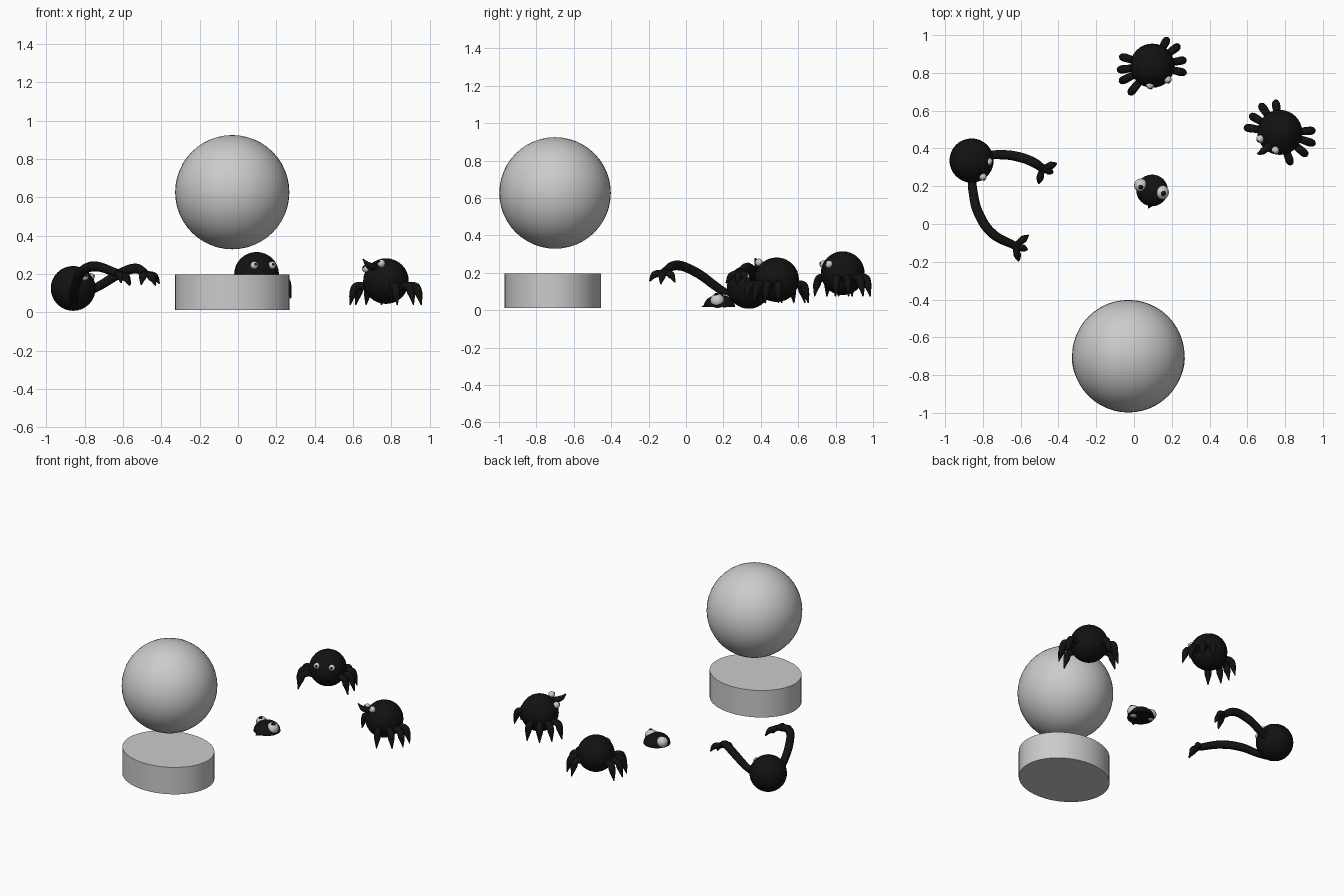
import bpy, bmesh
from math import cos, sin, pi
from mathutils import Vector

if "Cube" in bpy.data.objects:
    bpy.data.objects.remove(bpy.data.objects["Cube"])


def material(name, r, g, b):
    m = bpy.data.materials.new(name)
    m.diffuse_color = (r, g, b, 1)
    m.use_nodes = True
    m.node_tree.nodes["Principled BSDF"].inputs["Base Color"].default_value = m.diffuse_color
    return m


BLACK = material("black", 0.006, 0.006, 0.006)
WHITE = material("white", 0.75, 0.75, 0.75)


def add_mesh(name, bm, mat=None, angle=40):
    me = bpy.data.meshes.new(name)
    bm.to_mesh(me)
    bm.free()
    ob = bpy.data.objects.new(name, me)
    bpy.context.collection.objects.link(ob)
    if mat:
        me.materials.append(mat)
    bpy.ops.object.select_all(action='DESELECT')
    ob.select_set(True)
    bpy.context.view_layer.objects.active = ob
    bpy.ops.object.shade_smooth_by_angle(angle=angle * pi / 180)
    return ob


def ball(name, center, radius, mat=None, seg=32, scale=(1, 1, 1)):
    bm = bmesh.new()
    bmesh.ops.create_uvsphere(bm, u_segments=seg, v_segments=seg // 2, radius=radius)
    bmesh.ops.scale(bm, vec=scale, verts=bm.verts)
    bmesh.ops.translate(bm, vec=center, verts=bm.verts)
    return add_mesh(name, bm, mat, 60)


def limb(name, points, radii):
    # smooth tapering tube through the points
    cu = bpy.data.curves.new(name, 'CURVE')
    cu.dimensions = '3D'
    cu.bevel_depth = 1
    cu.bevel_resolution = 3
    cu.use_fill_caps = True
    sp = cu.splines.new('BEZIER')
    sp.resolution_u = 6
    sp.bezier_points.add(len(points) - 1)
    for bp, p, r in zip(sp.bezier_points, points, radii):
        bp.co = p
        bp.radius = r
        bp.handle_left_type = bp.handle_right_type = 'AUTO'
    tmp = bpy.data.objects.new(name + "_path", cu)
    bpy.context.collection.objects.link(tmp)
    bpy.context.view_layer.update()
    me = bpy.data.meshes.new_from_object(tmp.evaluated_get(bpy.context.evaluated_depsgraph_get()))
    bpy.data.objects.remove(tmp)
    bm = bmesh.new()
    bm.from_mesh(me)
    bpy.data.meshes.remove(me)
    add_mesh(name, bm, BLACK, 60)


def eye(name, center, look, radius):
    c, d = Vector(center), Vector(look).normalized()
    ball(name, c, radius, WHITE, 16)
    ball(name + "_pupil", c + d * radius * 0.72, radius * 0.42, BLACK, 12)


# Large ball over an oval drum
ball("large_ball", (-0.03, -0.70, 0.627), 0.298, seg=48)
bm = bmesh.new()
bmesh.ops.create_cone(bm, cap_ends=True, segments=48, radius1=1, radius2=1, depth=0.185)
bmesh.ops.scale(bm, vec=(0.299, 0.258, 1), verts=bm.verts)
bmesh.ops.translate(bm, vec=(-0.03, -0.712, 0.104), verts=bm.verts)
add_mesh("oval_drum", bm)


def crawler(name, center, radius, tips, eyes):
    # round body, eight curled legs, two eyes
    c = Vector(center)
    ball(name + "_body", c, radius, BLACK)
    for i, (x, y) in enumerate(tips):
        d = Vector((x - c.x, y - c.y, 0))
        reach = d.length
        d.normalize()
        path = [c + d * r + Vector((0, 0, z)) for r, z in
                ((radius * 0.7, -0.035), (reach * 0.8, -0.028),
                 (reach - 0.022, -0.06), (reach - 0.005, -0.125))]
        limb(f"{name}_leg_{i + 1}", path, (0.018, 0.022, 0.021, 0.003))
    for i, e in enumerate(eyes):
        mid = sum((Vector(v) for v in eyes), Vector()) / 2
        eye(f"{name}_eye_{i + 1}", e, mid - c + Vector((0, 0, -0.02)), 0.021)


crawler("rear_crawler", (0.097, 0.838, 0.198), 0.117,
        [(-0.08, 0.89), (-0.092, 0.815), (-0.08, 0.75), (-0.028, 0.683),
         (0.182, 0.99), (0.245, 0.95), (0.28, 0.87), (0.28, 0.798)],
        [(0.085, 0.735, 0.245), (0.178, 0.765, 0.245)])
crawler("side_crawler", (0.772, 0.485, 0.163), 0.119,
        [(0.748, 0.66), (0.665, 0.64), (0.61, 0.58), (0.58, 0.512),
         (0.963, 0.495), (0.962, 0.422), (0.92, 0.36), (0.833, 0.31)],
        [(0.668, 0.45, 0.228), (0.748, 0.39, 0.255)])
limb("side_crawler_tuft", [(0.72, 0.42, 0.235), (0.682, 0.385, 0.245), (0.652, 0.37, 0.278)],
     (0.02, 0.018, 0.003))

# Round creature with two long arms and three-fingered hands
ball("reacher_body", (-0.86, 0.336, 0.125), 0.117, BLACK)
eye("reacher_eye_1", (-0.768, 0.33, 0.185), (0.8, -0.3, 0.3), 0.02)
eye("reacher_eye_2", (-0.80, 0.25, 0.185), (0.4, -0.8, 0.3), 0.02)
arms = [
    ([(-0.80, 0.36, 0.10), (-0.72, 0.367, 0.14), (-0.61, 0.355, 0.205), (-0.53, 0.325, 0.228), (-0.485, 0.295, 0.205)],
     [(-0.41, 0.32, 0.15), (-0.43, 0.272, 0.14), (-0.505, 0.215, 0.145)]),
    ([(-0.86, 0.26, 0.06), (-0.852, 0.17, 0.12), (-0.82, 0.05, 0.205), (-0.75, -0.05, 0.24), (-0.63, -0.115, 0.205)],
     [(-0.56, -0.06, 0.15), (-0.565, -0.135, 0.14), (-0.61, -0.195, 0.155)]),
]
for n, (path, tips) in enumerate(arms, 1):
    limb(f"reacher_arm_{n}", path, (0.022, 0.024, 0.026, 0.026, 0.022))
    wrist = Vector(path[-1])
    for i, t in enumerate(tips, 1):
        t = Vector(t)
        knuckle = wrist.lerp(t, 0.65) + Vector((0, 0, 0.018))
        limb(f"reacher_finger_{n}_{i}", [wrist, knuckle, t], (0.014, 0.02, 0.004))

# Small low creature: dome, pointed snout, bulging eyes
bm = bmesh.new()
bmesh.ops.create_uvsphere(bm, u_segments=24, v_segments=16, radius=1)
bmesh.ops.bisect_plane(bm, geom=bm.verts[:] + bm.edges[:] + bm.faces[:], plane_co=(0, 0, 0),
                       plane_no=(0, 0, -1), clear_outer=True)
bmesh.ops.holes_fill(bm, edges=[e for e in bm.edges if e.is_boundary])
bmesh.ops.scale(bm, vec=(0.084, 0.084, 0.065), verts=bm.verts)
bmesh.ops.translate(bm, vec=(0.096, 0.178, 0.018), verts=bm.verts)
add_mesh("small_dome", bm, BLACK)
bm = bmesh.new()
v = [bm.verts.new(p) for p in ((0.074, 0.08, 0.016), (0.074, 0.17, 0.016), (0.155, 0.13, 0.016), (0.095, 0.165, 0.085))]
for f in ((0, 1, 2), (0, 3, 1), (0, 2, 3), (1, 3, 2)):
    bm.faces.new([v[i] for i in f])
bmesh.ops.recalc_face_normals(bm, faces=bm.faces)
add_mesh("small_snout", bm, BLACK)
eye("small_eye_1", (0.036, 0.205, 0.05), (0.0, -0.3, 1), 0.036)
eye("small_eye_2", (0.146, 0.168, 0.05), (0.3, -0.2, 1), 0.039)
